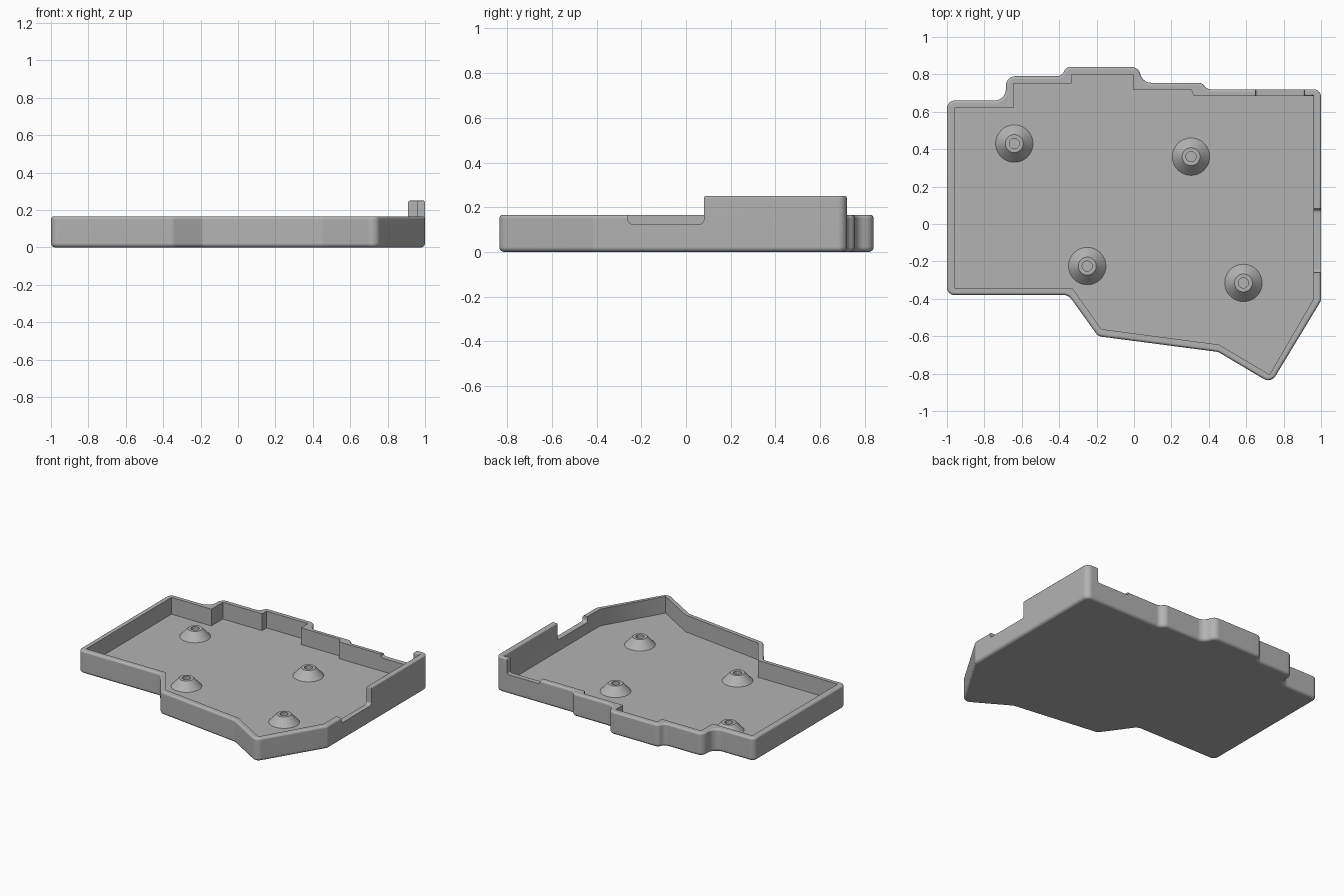
import bpy, bmesh, math
from mathutils import Vector

if "Cube" in bpy.data.objects:
    bpy.data.objects.remove(bpy.data.objects["Cube"], do_unlink=True)

FLOOR, RIM, HIGH = 0.045, 0.165, 0.25

grey = bpy.data.materials.new("light_grey_plastic")
grey.use_nodes = True
grey.diffuse_color = (0.45, 0.45, 0.45, 1)
grey.node_tree.nodes["Principled BSDF"].inputs["Base Color"].default_value = (0.45, 0.45, 0.45, 1)


def rounded(points, steps=6):
    """Closed outline from (x, y, corner radius), with arcs at the corners."""
    out, n = [], len(points)
    for i, (x, y, r) in enumerate(points):
        p = Vector((x, y))
        a = Vector(points[i - 1][:2]) - p
        b = Vector(points[(i + 1) % n][:2]) - p
        half = a.angle(b) / 2
        cut = min(r / math.tan(half), 0.48 * a.length, 0.48 * b.length)
        if cut < 1e-4:
            out.append(p)
            continue
        a, b = a.normalized(), b.normalized()
        centre = p + (a + b).normalized() * cut / math.cos(half)
        u, v = p + a * cut - centre, p + b * cut - centre
        for k in range(steps + 1):
            t = k / steps
            w = math.pi - 2 * half
            out.append(centre + (u * math.sin((1 - t) * w) + v * math.sin(t * w)) / math.sin(w))
    return out


def inset(loop, d):
    """Shrink a clockwise outline by d."""
    out, n = [], len(loop)
    for i, p in enumerate(loop):
        a = (p - loop[i - 1]).normalized()
        b = (loop[(i + 1) % n] - p).normalized()
        na, nb = Vector((a.y, -a.x)), Vector((b.y, -b.x))
        out.append(p + (na + nb) * d / (1 + na.dot(nb)))
    return out


def finish(name, bm):
    bmesh.ops.recalc_face_normals(bm, faces=bm.faces)
    mesh = bpy.data.meshes.new(name)
    bm.to_mesh(mesh)
    bm.free()
    mesh.materials.append(grey)
    obj = bpy.data.objects.new(name, mesh)
    bpy.context.collection.objects.link(obj)
    return obj


def smooth(obj):
    bpy.ops.object.select_all(action='DESELECT')
    obj.select_set(True)
    bpy.context.view_layer.objects.active = obj
    bpy.ops.object.shade_smooth_by_angle(angle=math.radians(32))
    mod = obj.modifiers.new("flat_caps", 'WEIGHTED_NORMAL')
    mod.keep_sharp = True


def loft(name, rings):
    """Skin a stack of equal-length rings of 3D points and cap both ends."""
    bm = bmesh.new()
    rows = [[bm.verts.new(p) for p in ring] for ring in rings]
    for low, up in zip(rows, rows[1:]):
        for i in range(len(low)):
            bm.faces.new((low[i - 1], low[i], up[i], up[i - 1]))
    bm.faces.new(rows[0])
    bm.faces.new(rows[-1])
    return finish(name, bm)


def slab(name, loop, z0, z1, r0=0, r1=0, steps=4):
    """Upright prism with filleted bottom (r0) and top (r1) edges."""
    levels = []
    for r, z, sign in ((r0, z0, 1), (r1, z1, -1)):
        part = []
        for k in range(steps + 1 if r else 1):
            t = k / steps * math.pi / 2
            part.append((r * (1 - math.sin(t)), z + sign * r * (1 - math.cos(t))))
        levels += part if sign > 0 else part[::-1]
    return loft(name, [[(*p, z) for p in inset(loop, d)] for d, z in levels])


def cut(obj, cutter):
    mod = obj.modifiers.new("cut", 'BOOLEAN')
    mod.operation, mod.solver, mod.object = 'DIFFERENCE', 'EXACT', cutter
    bpy.context.view_layer.objects.active = obj
    bpy.ops.object.modifier_apply(modifier=mod.name)
    bpy.data.objects.remove(cutter, do_unlink=True)


# Tray: filleted solid, hollowed by a sharp-cornered cavity
outer = rounded([
    (-1, .66, .04), (-.685, .66, .06), (-.685, .79, .05), (-.385, .79, .06),
    (-.365, .84, .05), (.02, .84, .05), (.05, .755, .06), (.365, .755, .06),
    (.39, .72, .06), (1, .72, .04), (1, -.41, .04), (.733, -.852, .045),
    (.45, -.684, .05), (-.192, -.6, .04), (-.35, -.38, .05), (-1, -.38, .04)])
inner = [Vector(p) for p in (
    (-.96, .62), (-.645, .62), (-.645, .75), (-.335, .75), (-.335, .8), (-.005, .8),
    (-.005, .72), (.305, .72), (.32, .685), (.96, .685), (.96, -.4), (.725, -.805),
    (.455, -.645), (-.175, -.562), (-.33, -.342), (-.96, -.342))]
tray = slab("tray", outer, 0, RIM, 0.022, 0.015)
cut(tray, slab("cavity_cutter", inner, FLOOR, 0.4))

# Shallow openings in the right-hand and back walls
side = rounded([(-.26, .4, 0), (.08, .4, 0), (.08, .125, .02), (-.26, .125, .02)])
cut(tray, loft("side_opening_cutter", [[(x, p.x, p.y) for p in side] for x in (.9, 1.1)]))
back = rounded([(.65, .4, 0), (.91, .4, 0), (.91, .14, .015), (.65, .14, .015)])
cut(tray, loft("back_opening_cutter", [[(p.x, y, p.y) for p in back] for y in (.66, .8)]))
smooth(tray)

# Raised guard wall wrapping the back corner
guard = rounded([(.91, .72, 0), (1, .72, .04), (1, .08, 0),
                 (.96, .08, 0), (.96, .685, 0), (.91, .685, 0)])
smooth(slab("raised_wall", guard, 0.145, HIGH, 0, 0.01))

# Conical standoffs with screw holes
profile = [(.1, FLOOR - .005), (.1, FLOOR), (.048, .102), (.027, .102), (.027, .06)]
for i, (cx, cy) in enumerate([(-.64, .43), (.305, .36), (-.25, -.225), (.585, -.315)]):
    turn = [2 * math.pi * k / 40 for k in range(40)]
    smooth(loft(f"standoff_{i + 1}", [
        [(cx + r * math.cos(a), cy + r * math.sin(a), z) for a in turn] for r, z in profile]))
